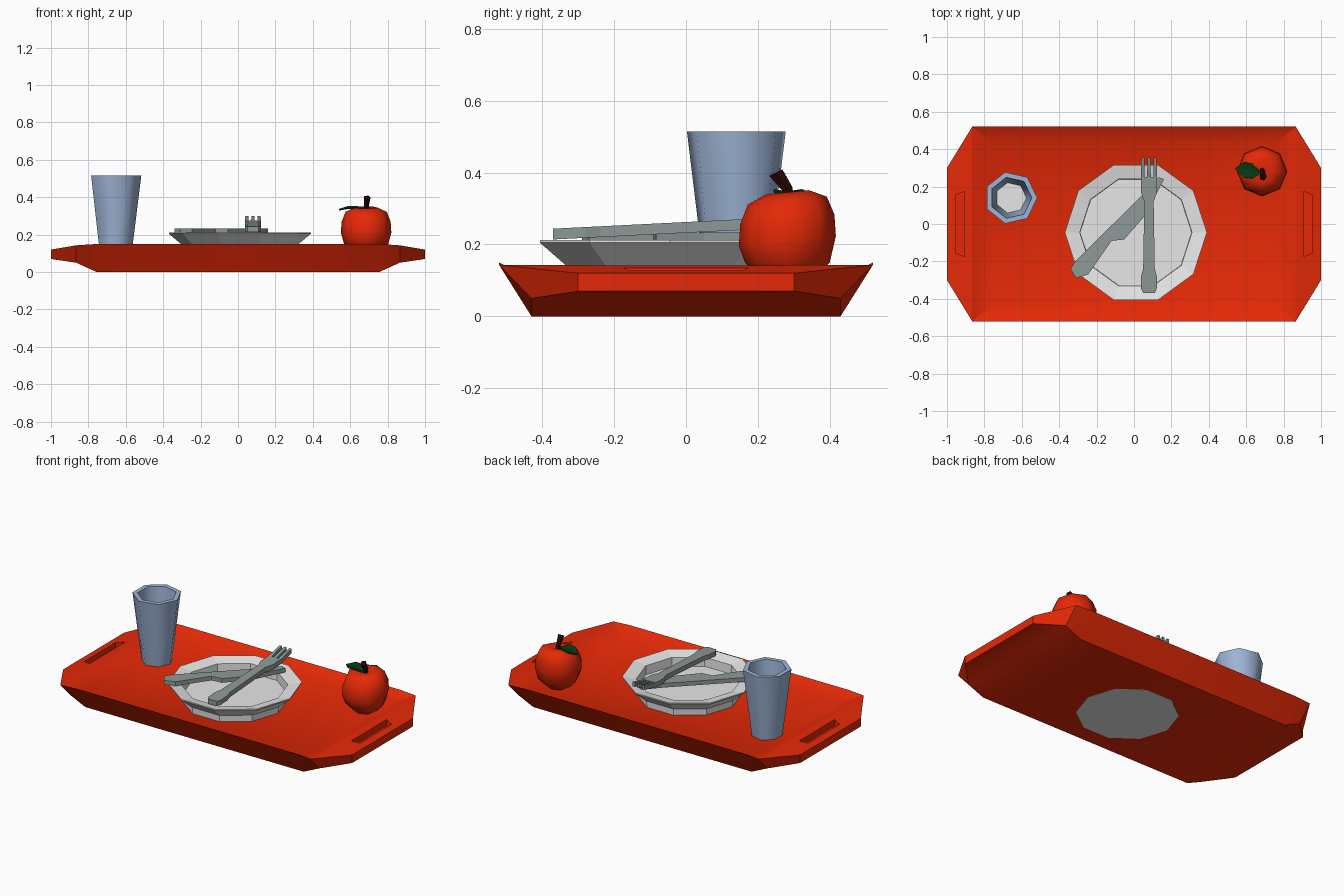
import bpy, bmesh, math

if "Cube" in bpy.data.objects:
    bpy.data.objects.remove(bpy.data.objects["Cube"], do_unlink=True)


def material(name, r, g, b):
    m = bpy.data.materials.new(name)
    m.use_nodes = True
    m.diffuse_color = (r, g, b, 1)
    m.node_tree.nodes["Principled BSDF"].inputs["Base Color"].default_value = (r, g, b, 1)
    return m


RED = material("tray_red", 0.78, 0.022, 0.002)
WHITE = material("plate_white", 0.8, 0.8, 0.8)
BLUE = material("cup_blue", 0.34, 0.46, 0.67)
STEEL = material("cutlery_grey", 0.27, 0.32, 0.31)
BROWN = material("stem_brown", 0.022, 0.002, 0.001)
GREEN = material("leaf_green", 0.002, 0.045, 0.006)


def finish(name, bm, *mats, smooth=None):
    bmesh.ops.remove_doubles(bm, verts=bm.verts, dist=0.0005)
    bmesh.ops.recalc_face_normals(bm, faces=bm.faces)
    mesh = bpy.data.meshes.new(name)
    bm.to_mesh(mesh)
    bm.free()
    obj = bpy.data.objects.new(name, mesh)
    bpy.context.collection.objects.link(obj)
    for m in mats:
        mesh.materials.append(m)
    if smooth:
        bpy.ops.object.select_all(action="DESELECT")
        obj.select_set(True)
        bpy.context.view_layer.objects.active = obj
        bpy.ops.object.shade_smooth_by_angle(angle=math.radians(smooth))


def bridge(bm, low, high):
    for i in range(len(low)):
        bm.faces.new((low[i - 1], low[i], high[i], high[i - 1]))


def lathe(profile, sides, x, y):
    """Turn (radius, height) points; zero radius ends become caps."""
    bm = bmesh.new()
    angles = [2 * math.pi * i / sides for i in range(sides)]
    rings = [[bm.verts.new((x + r * math.cos(a), y + r * math.sin(a), z)) for a in angles]
             for r, z in profile]
    for low, high in zip(rings, rings[1:]):
        bridge(bm, low, high)
    bmesh.ops.remove_doubles(bm, verts=bm.verts, dist=0.0005)
    return bm


def slab(bm, outline, height, thick):
    """Extrude a flat outline; height(y) tilts it."""
    low = [bm.verts.new((x, y, height(y))) for x, y in outline]
    high = [bm.verts.new((x, y, height(y) + thick)) for x, y in outline]
    bm.faces.new(low[::-1])
    bm.faces.new(high)
    bridge(bm, low, high)


# Tray: one quarter described by named points, then mirrored twice
FLOOR = .1
P = {
    "floor": (0, 0, FLOOR), "floor_x": (.755, 0, FLOOR),
    "floor_y": (0, .43, FLOOR), "floor_c": (.755, .43, FLOOR),
    "rim_mid": (0, .52, .15), "rim": (.755, .52, .15), "rim_end": (.865, .52, .143),
    "lip": (1, .3, .12), "lip_mid": (1, 0, .12),
    "ramp": (.865, .22, .142), "ramp_mid": (.865, 0, .142),
    "slot_in": (.905, .175, .135), "slot_in_mid": (.905, 0, .135),
    "slot_out": (.955, .155, .127), "slot_out_mid": (.955, 0, .127),
    "base": (0, 0, 0), "base_x": (.755, 0, 0), "base_y": (0, .43, 0), "base_c": (.755, .43, 0),
    "under": (.865, .43, .05), "under_mid": (.865, 0, .05),
    "edge": (1, .3, .07), "edge_mid": (1, 0, .07),
}
for n in ("slot_in", "slot_in_mid", "slot_out", "slot_out_mid"):
    P["deep_" + n] = (P[n][0], P[n][1], .095)
FACES = [
    # inside floor, walls and end ramp
    "floor floor_x floor_c floor_y",
    "floor_y floor_c rim rim_mid",
    "floor_c rim_end rim",
    "floor_c ramp rim_end",
    "floor_x ramp_mid ramp floor_c",
    # handle lip
    "ramp_mid slot_in_mid slot_in ramp",
    "ramp slot_in slot_out lip",
    "slot_out_mid lip_mid lip slot_out",
    "ramp lip rim_end",
    # handle slot
    "slot_in_mid deep_slot_in_mid deep_slot_in slot_in",
    "slot_in deep_slot_in deep_slot_out slot_out",
    "slot_out deep_slot_out deep_slot_out_mid slot_out_mid",
    "deep_slot_in_mid deep_slot_out_mid deep_slot_out deep_slot_in",
    # outside
    "base base_y base_c base_x",
    "base_y rim_mid rim base_c",
    "base_c rim rim_end under",
    "base_x base_c under under_mid",
    "under_mid under edge edge_mid",
    "under rim_end lip edge",
    "edge_mid edge lip lip_mid",
]
bm = bmesh.new()
for sx in (1, -1):
    for sy in (1, -1):
        for names in FACES:
            pts = [P[n] for n in names.split()]
            bm.faces.new([bm.verts.new((sx * x, sy * y, z)) for x, y, z in pts])
finish("tray", bm, RED, smooth=30.5)

# Plate: ten sided, flared rim over a foot that shows through the tray's underside
plate = [(0, -.0008), (.292, -.0008), (.302, .14), (.38, .205), (.38, .212),
         (.3, .196), (.298, .14), (0, .14)]
finish("plate", lathe(plate, 10, .01, -.045), WHITE)

# Cup: seven sided, with a pale inner bottom
CUP_BOTTOM = .12
cup = [(0, .09), (.088, .09), (.141, .515), (.112, .515), (.083, CUP_BOTTOM), (0, CUP_BOTTOM)]
bm = lathe(cup, 7, -.658, .14)
for f in bm.faces:
    if all(abs(v.co.z - CUP_BOTTOM) < .001 for v in f.verts):
        f.material_index = 1
finish("cup", bm, BLUE, WHITE, smooth=60)

# Knife: lies flat across the plate
knife = [(-.34, -.24), (-.31, -.29), (-.245, -.27), (-.12, -.09), (-.053, -.083),
         (.064, .05), (.16, .24), (.13, .25), (.05, .16), (-.315, -.2)]
bm = bmesh.new()
slab(bm, knife, lambda y: .207, .026)
finish("knife", bm, STEEL)


# Fork: half outline mirrored about its axis, plus three upturned prongs
def fork_height(y):
    return .214 + .05 * (y + .37) + .2 * max(0, y - .25)


half = [(.03, -.37), (.042, -.345), (.042, -.28), (.031, -.24),
        (.025, .12), (.043, .17), (.043, .25)]
axis = .08
bm = bmesh.new()
slab(bm, [(axis + x, y) for x, y in half] + [(axis - x, y) for x, y in half[::-1]],
     fork_height, .03)
for k in (-1, 0, 1):
    c = axis + k * .033
    slab(bm, [(c - .01, .25), (c + .01, .25), (c + .008, .355), (c - .008, .355)],
         fork_height, .028)
finish("fork", bm, STEEL)

# Apple: squat, eight sided, with a slight dimple, leaning forward
apple = [(0, .1), (.07, .1), (.118, .15), (.135, .21), (.131, .27),
         (.11, .322), (.06, .345), (0, .325)]
bm = lathe(apple, 8, .685, .282)
for v in bm.verts:
    if v.co.z > .2:
        v.co.z += .1 * (v.co.y - .282)
finish("apple", bm, RED, smooth=50)

# Stem: five sided bent stalk, thicker at the tip
bm = bmesh.new()
path = [((.685, .29, .315), .013), ((.686, .282, .355), .014), ((.69, .25, .4), .019)]
angles = [2 * math.pi * i / 5 for i in range(5)]
rings = [[bm.verts.new((x + r * math.cos(a), y + r * math.sin(a), z + .5 * r * math.sin(a)))
          for a in angles] for (x, y, z), r in path]
for low, high in zip(rings, rings[1:]):
    bridge(bm, low, high)
bm.faces.new(rings[0])
bm.faces.new(rings[-1])
finish("apple_stem", bm, BROWN)

# Leaf: pointed sheet folded along its middle, then thickened
bm = bmesh.new()
spine = [(0, 0, .335), (.05, .038, .348), (.1, .04, .346), (.145, 0, .338)]
for side in (1, -1):
    for (d0, w0, z0), (d1, w1, z1) in zip(spine, spine[1:]):
        pts = [(d0, 0, z0), (d1, 0, z1), (d1, w1, z1 + .006), (d0, w0, z0 + .006)]
        pts = [p for i, p in enumerate(pts) if i < 2 or p[1] > 0]
        bm.faces.new([bm.verts.new((.685 - d, .275 + side * w + .15 * d, z))
                      for d, w, z in pts])
bmesh.ops.remove_doubles(bm, verts=bm.verts, dist=0.0005)
bmesh.ops.recalc_face_normals(bm, faces=bm.faces)
bmesh.ops.solidify(bm, geom=bm.faces[:], thickness=.009)
finish("apple_leaf", bm, GREEN)
